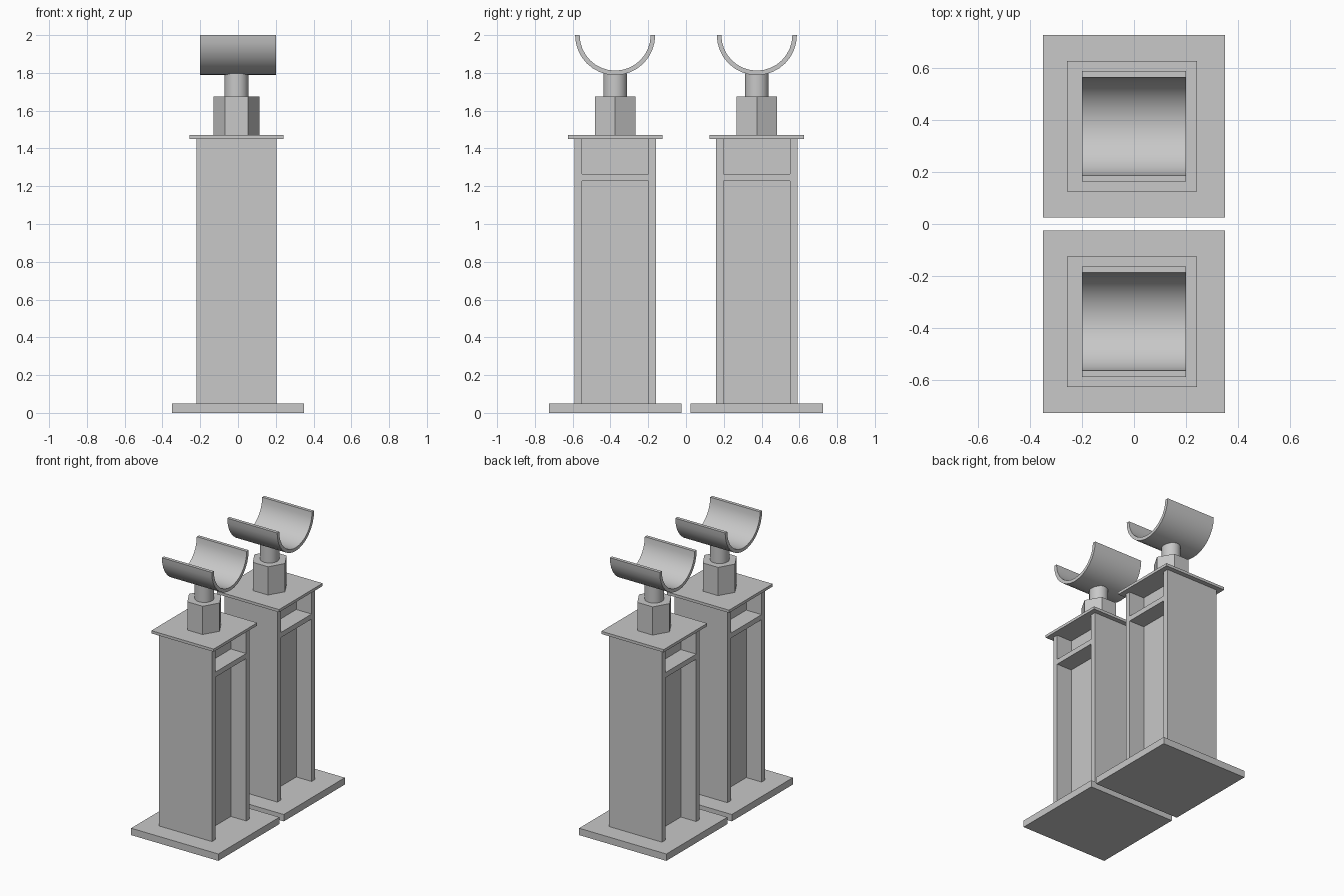
import bpy, bmesh
from math import pi, sin, cos

cube = bpy.data.objects.get("Cube")
if cube:
    bpy.data.objects.remove(cube)

# One plain grey steel
steel = bpy.data.materials.new("grey_steel")
steel.use_nodes = True
GREY = (0.58, 0.58, 0.58, 1)
steel.diffuse_color = GREY
steel.node_tree.nodes["Principled BSDF"].inputs["Base Color"].default_value = GREY


def finish(bm, name, smooth=False):
    bmesh.ops.recalc_face_normals(bm, faces=bm.faces)
    mesh = bpy.data.meshes.new(name)
    bm.to_mesh(mesh)
    bm.free()
    mesh.materials.append(steel)
    obj = bpy.data.objects.new(name, mesh)
    bpy.context.collection.objects.link(obj)
    if smooth:
        bpy.ops.object.select_all(action='DESELECT')
        obj.select_set(True)
        bpy.context.view_layer.objects.active = obj
        bpy.ops.object.shade_smooth_by_angle(angle=pi / 6)
    return obj


def prism(name, outline, axis, start, length, smooth=False):
    """Extrude a closed outline: along z the points are (x, y), along x they are (y, z)."""
    bm = bmesh.new()
    place = (lambda a, b: (a, b, start)) if axis == 'z' else (lambda a, b: (start, a, b))
    face = bm.faces.new([bm.verts.new(place(a, b)) for a, b in outline])
    out = bmesh.ops.extrude_face_region(bm, geom=[face])
    verts = [g for g in out["geom"] if isinstance(g, bmesh.types.BMVert)]
    bmesh.ops.translate(bm, verts=verts, vec=(0, 0, length) if axis == 'z' else (length, 0, 0))
    return finish(bm, name, smooth)


def rect(cx, cy, hx, hy):
    return [(cx - hx, cy - hy), (cx + hx, cy - hy), (cx + hx, cy + hy), (cx - hx, cy + hy)]


def ring(cx, cy, r, sides):
    return [(cx + r * cos(2 * pi * i / sides), cy + r * sin(2 * pi * i / sides))
            for i in range(sides)]


def arc(cy, cz, r, steps):
    return [(cy + r * cos(pi + pi * i / steps), cz + r * sin(pi + pi * i / steps))
            for i in range(steps + 1)]


CX = -0.008           # column axis sits slightly off the base centre
HALF = 0.213          # half width of the column
FLANGE = 0.04
WEB = 0.09            # half thickness of the web
BASE_TOP, CAP_LOW, CAP_TOP = 0.05, 1.45, 1.47
NUT_TOP = 1.675


def pipe_stand(label, y):
    # Base and cap plates
    prism(label + "_base_plate", rect(0, y, 0.35, 0.35), 'z', 0, BASE_TOP)
    prism(label + "_cap_plate", rect(CX, y, 0.25, 0.25), 'z', CAP_LOW, CAP_TOP - CAP_LOW)

    # Column: one H-shaped profile
    hy = HALF + 0.003
    inner = hy - FLANGE
    quarter = [(HALF, hy), (HALF, inner), (WEB, inner)]
    right = quarter + [(a, -b) for a, b in reversed(quarter)]
    outline = right + [(-a, -b) for a, b in right]
    prism(label + "_column", [(CX + a, y + b) for a, b in outline],
          'z', BASE_TOP, CAP_LOW - BASE_TOP)

    # Stiffeners on both sides of the web
    depth = (HALF - WEB) / 2
    for side, sign in (("left", 1), ("right", -1)):
        prism(f"{label}_{side}_stiffener", rect(CX + sign * (WEB + depth), y, depth, inner),
              'z', 1.228, 0.037)

    # Hex nut and adjusting stem
    prism(label + "_hex_nut", ring(CX, y, 0.123, 6), 'z', CAP_TOP, NUT_TOP - CAP_TOP)
    prism(label + "_stem", ring(CX, y, 0.063, 32), 'z', NUT_TOP, 0.122, smooth=True)

    # Half-pipe cradle
    shell = arc(y, 2.0, 0.212, 16) + arc(y, 2.0, 0.188, 16)[::-1]
    prism(label + "_cradle", shell, 'x', -0.2, 0.4, smooth=True)


for label, y in (("front", -0.375), ("back", 0.375)):
    pipe_stand(label, y)
